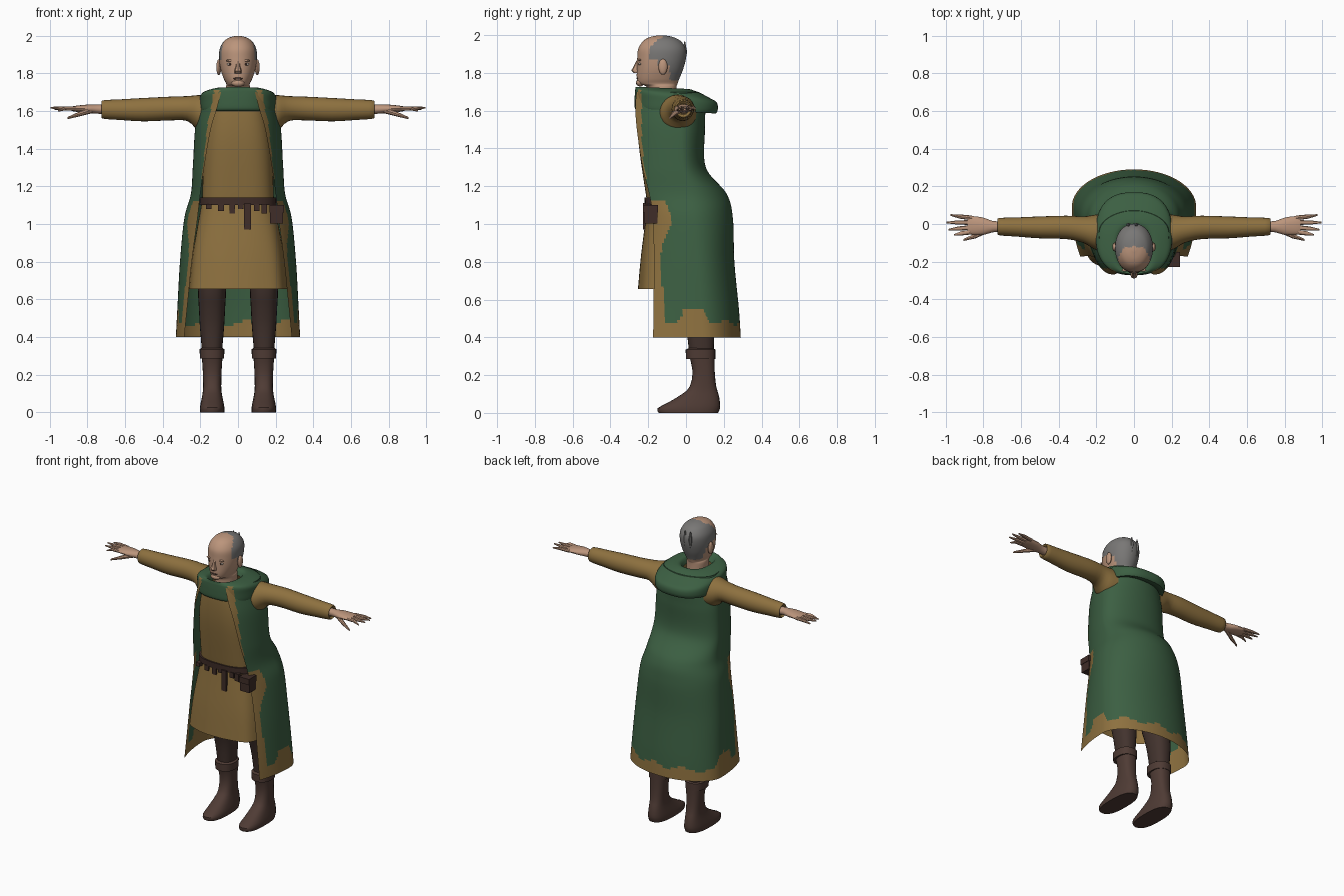
import bpy, bmesh, math
from mathutils import Vector

if "Cube" in bpy.data.objects:
    bpy.data.objects.remove(bpy.data.objects["Cube"])

def mat(name, c):
    m = bpy.data.materials.new(name)
    m.diffuse_color = (*c, 1)
    m.use_nodes = True
    m.node_tree.nodes["Principled BSDF"].inputs["Base Color"].default_value = m.diffuse_color
    return m

SKIN = mat("skin", (.50, .30, .20))
HAIR = mat("grey_hair", (.19, .185, .18))
GREEN = mat("green_cloth", (.045, .115, .055))
TAN = mat("ochre_cloth", (.27, .165, .05))
TROUSER = mat("dark_brown_cloth", (.055, .033, .027))
LEATHER = mat("brown_leather", (.078, .044, .035))
BELT = mat("belt_leather", (.05, .026, .021))
EYE = mat("eye_white", (.5, .42, .36))

def finish(name, bm, mats, rule=None, angle=40, flip=True):
    if flip:
        bmesh.ops.recalc_face_normals(bm, faces=bm.faces)
    me = bpy.data.meshes.new(name)
    bm.to_mesh(me)
    bm.free()
    for m in mats:
        me.materials.append(m)
    for p in me.polygons:
        p.use_smooth = True
        if rule:
            p.material_index = rule(p.center)
    me.set_sharp_from_angle(angle=math.radians(angle))
    ob = bpy.data.objects.new(name, me)
    bpy.context.collection.objects.link(ob)
    return ob

def smooth_rows(rings, k):
    """Catmull-Rom interpolation between successive rings."""
    out, last = [], len(rings) - 1
    for i in range(last):
        a, b, c, d = (rings[max(0, min(last, i + o))] for o in (-1, 0, 1, 2))
        for j in range(k):
            t = j / k
            out.append([q + (r - p) * (t / 2) + (2 * p - 5 * q + 4 * r - s) * (t * t / 2)
                        + (3 * q - p - 3 * r + s) * (t ** 3 / 2)
                        for p, q, r, s in zip(a, b, c, d)])
    return out + [rings[-1]]

def loft(name, rings, mats, k=1, closed=True, caps=True, **kw):
    bm = bmesh.new()
    rows = [[bm.verts.new(p) for p in r] for r in (smooth_rows(rings, k) if k > 1 else rings)]
    n = len(rows[0])
    for a, b in zip(rows, rows[1:]):
        for i in range(n if closed else n - 1):
            j = (i + 1) % n
            bm.faces.new((a[i], a[j], b[j], b[i]))
    if caps and closed:
        bm.faces.new(rows[0])
        bm.faces.new(rows[-1])
    return finish(name, bm, mats, **kw)

def spow(v, p):
    return math.copysign(abs(v) ** p, v)

def zring(z, rx, yf, yb, cx=0, n=32, p=.85, zb=None):
    """Horizontal oval from front yf to back yb, tilted when zb is given."""
    zb = z if zb is None else zb
    out = []
    for i in range(n):
        t = 2 * math.pi * i / n
        f = spow(math.cos(t), p) / 2 + .5
        out.append(Vector((cx + rx * spow(math.sin(t), p), yb + (yf - yb) * f, zb + (z - zb) * f)))
    return out

def xring(x, y, z, ry, rz, n=16):
    return [Vector((x, y + ry * math.cos(2 * math.pi * i / n), z + rz * math.sin(2 * math.pi * i / n)))
            for i in range(n)]

def box(name, c, s, m):
    bm = bmesh.new()
    bmesh.ops.create_cube(bm, size=1)
    for v in bm.verts:
        v.co = Vector(c) + Vector(a * b for a, b in zip(v.co, s))
    return finish(name, bm, [m])

def ball(name, c, s, m, seg=12):
    bm = bmesh.new()
    bmesh.ops.create_uvsphere(bm, u_segments=seg, v_segments=8, radius=1)
    for v in bm.verts:
        v.co = Vector(c) + Vector(a * b for a, b in zip(v.co, s))
    return finish(name, bm, [m])

# Head and neck, with a receding ring of hair
def hair_rule(c):
    if abs(c.x) < .06 and c.z > 1.93:
        return int(c.y > -.125)
    line = -.195 + .03 * max(0, c.z - 1.93) / .03 if c.z > 1.87 else (-.15 if c.z > 1.84 else -.085)
    return int(c.z > 1.757 and c.y > line)

head = [(1.62, .065, -.21, -.05), (1.72, .065, -.205, -.05), (1.742, .062, -.25, -.045),
        (1.77, .075, -.26, -.035), (1.82, .092, -.26, -.015), (1.88, .1, -.258, 0),
        (1.93, .097, -.252, -.002), (1.97, .075, -.225, -.03), (1.99, .045, -.19, -.07),
        (1.999, .012, -.145, -.115)]
loft("head", [zring(*r, n=48, p=.95) for r in head], [SKIN, HAIR], k=6, rule=hair_rule, angle=70)
loft("nose", [zring(1.80, .018, -.277, -.24, n=8), zring(1.812, .02, -.29, -.24, n=8),
              zring(1.835, .012, -.277, -.24, n=8), zring(1.865, .009, -.262, -.24, n=8)], [SKIN])
ball("mouth", (0, -.257, 1.772), (.026, .006, .006), LEATHER)
ball("chin", (0, -.243, 1.748), (.035, .022, .02), SKIN)
for s in (1, -1):
    ball("eye", (s * .042, -.243, 1.848), (.017, .007, .007), EYE)
    ball("pupil", (s * .042, -.249, 1.848), (.006, .003, .006), BELT, 8)
    ball("brow", (s * .042, -.245, 1.868), (.024, .008, .006), SKIN)
    ball("ear", (s * .102, -.122, 1.832), (.013, .024, .042), SKIN)
# Loose locks at the back of the head
for x in (-.03, .012):
    loft("hair_lock", [zring(1.85, .004, -.02, -.006, x, 6), zring(1.91, .012, -.015, .006, x, 6),
                       zring(1.965, .003, -.01, -.004, x, 6)], [HAIR])

# Tunic with a flared skirt
tunic = [(.655, .262, -.252, .12), (.85, .24, -.235, .10), (1.1, .195, -.205, .08),
         (1.14, .19, -.21, .08), (1.42, .18, -.25, .08), (1.6, .15, -.255, .06), (1.69, .1, -.24, 0)]
rings = smooth_rows([zring(*r, n=64, p=.7) for r in tunic], 5)
for r in rings:
    for i, v in enumerate(r):
        g = max(0, 1.05 - v.z) * .03 * math.cos(7 * 2 * math.pi * i / 64 + .6)
        v.x *= 1 + g
        v.y *= 1 + g
loft("tunic", rings, [TAN], caps=False)

# Belt, ragged lower edge, strap end and pouches
loft("belt", [zring(z, rx, yf, .09, n=40, p=.7) for z, rx, yf in
              ((1.1, .19, -.2), (1.1, .205, -.218), (1.14, .203, -.22), (1.14, .185, -.2))],
     [BELT], caps=False)
for i, x in enumerate((-.155, -.09, -.03, .015, .1, .14)):
    h = .025 + .012 * (i % 3)
    box("belt_tab", (x, -.2, 1.105 - h / 2), (.03, .03, h), BELT)
box("belt_strap_end", (.05, -.218, 1.04), (.036, .018, .14), BELT)
box("pouch", (.205, -.185, 1.045), (.07, .07, .085), BELT)
box("pouch_flap", (.205, -.188, 1.08), (.076, .078, .04), BELT)

# Open cloak: height, half width, back, front edge x, front edge y, middle y
cloak = [(1.70, .185, .07, .09, -.262, -.05), (1.62, .205, .10, .11, -.268, -.04),
         (1.5, .228, .10, .145, -.26, -.03), (1.3, .24, .105, .18, -.23, -.02),
         (1.16, .25, .215, .20, -.195, .02), (1.03, .285, .248, .215, -.175, .04),
         (.8, .308, .256, .245, -.17, .06), (.55, .322, .28, .27, -.172, .08),
         (.4, .33, .29, .285, -.174, .09)]

def cloak_ring(z, w, yb, xf, yf, yc, n=120):
    t0 = math.asin(xf / w)
    f = (yc - yf) / math.cos(t0)
    out = []
    for i in range(n + 1):
        t = t0 + (2 * math.pi - 2 * t0) * i / n
        c = math.cos(t)
        out.append(Vector((w * math.sin(t), yc - (f if c > 0 else yb - yc) * c, z)))
    return out

def cloak_rule(c):
    hem = .515 + .04 * math.tanh(3 * math.sin(22 * c.y + 9 * abs(c.x) - 2.2)) + .012 * math.sin(31 * c.x)
    z = c.z
    if z > 1.12:
        band = -.195 - .04 * min(1, (z - 1.12) / .3)
    else:
        band = -.125 + .035 * math.exp(-((z - 1.03) / .09) ** 2) + .012 * math.sin(14 * z)
    return int(z < hem or c.y < band)

loft("cloak", [cloak_ring(*r) for r in cloak], [GREEN, TAN], k=10, closed=False,
     rule=cloak_rule, flip=False)

# Lowered hood wrapped round the neck
hood = [(1.68, .075, -.22, -.03, 1.68), (1.725, .10, -.262, 0, 1.715), (1.715, .165, -.268, .06, 1.70),
        (1.70, .197, -.27, .12, 1.67), (1.66, .203, -.272, .165, 1.64), (1.61, .2, -.27, .158, 1.585),
        (1.60, .18, -.25, .09, 1.61)]

def hood_rule(c):
    edge = .095 + (1.72 - c.z) * .22
    return int(c.y < -.15 and c.z < 1.712 and edge < abs(c.x) < edge + .028)

loft("hood", [zring(z, rx, yf, yb, n=96, p=.8, zb=zb) for z, rx, yf, yb, zb in hood],
     [GREEN, TAN], k=4, caps=False, rule=hood_rule)

# Arms, hands, legs and boots on both sides
sleeve = [(.17, -.045, 1.585, .10, .10), (.215, -.042, 1.592, .09, .092), (.27, -.03, 1.613, .07, .066),
          (.36, -.018, 1.613, .062, .063), (.5, -.018, 1.607, .058, .062), (.62, -.016, 1.607, .051, .055),
          (.72, -.014, 1.608, .045, .048), (.715, -.014, 1.608, .03, .03)]
palm = [(.70, -.014, 1.608, .028, .026), (.75, -.014, 1.61, .03, .024), (.80, -.012, 1.612, .046, .022),
        (.86, -.008, 1.612, .05, .016), (.885, -.006, 1.612, .044, .011)]
fingers = [(-.042, -.058, .955, 1.60), (-.018, -.03, .985, 1.615), (.008, .008, .995, 1.618),
           (.032, .048, .975, 1.61)]
boot = [(0, .064, -.145, .17), (.025, .065, -.15, .18), (.055, .06, -.095, .18), (.10, .051, -.02, .172),
        (.14, .048, .02, .16), (.22, .05, .035, .152), (.31, .056, .015, .152)]
trouser = [(.29, .05, .02, .145), (.45, .064, .0, .15), (.56, .07, -.03, .145), (.66, .075, -.06, .14),
           (.95, .08, -.1, .06)]
for s, side in ((1, "left"), (-1, "right")):
    def flip_side(rs):
        return [[Vector((s * v.x, v.y, v.z)) for v in r] for r in rs]
    loft(side + "_sleeve", flip_side([xring(*r, n=24) for r in sleeve]), [TAN], k=3)
    loft(side + "_palm", flip_side([xring(*r) for r in palm]), [SKIN], k=2)
    for y0, y1, x1, z1 in fingers:
        loft(side + "_finger", flip_side([
            xring(.86, y0, 1.612, .013, .011, 8),
            xring((.88 + x1) / 2, (y0 + y1) / 2, 1.614, .011, .01, 8),
            xring(x1, y1, z1, .004, .004, 8)]), [SKIN])
    loft(side + "_thumb", flip_side([xring(.775, -.03, 1.605, .016, .017, 8),
                                     xring(.84, -.062, 1.585, .014, .013, 8),
                                     xring(.905, -.085, 1.562, .005, .006, 8)]), [SKIN])
    loft(side + "_boot", [zring(*r, cx=s * .137, n=24, p=.8) for r in boot], [LEATHER], k=2)
    loft(side + "_boot_cuff", [zring(*r, cx=s * .138, n=24) for r in
         ((.285, .05, .02, .14), (.285, .064, .0, .155), (.335, .066, -.002, .156), (.345, .05, .02, .14))],
         [LEATHER])
    loft(side + "_trouser_leg", [zring(*r, cx=s * .138, n=24) for r in trouser], [TROUSER], k=3)
